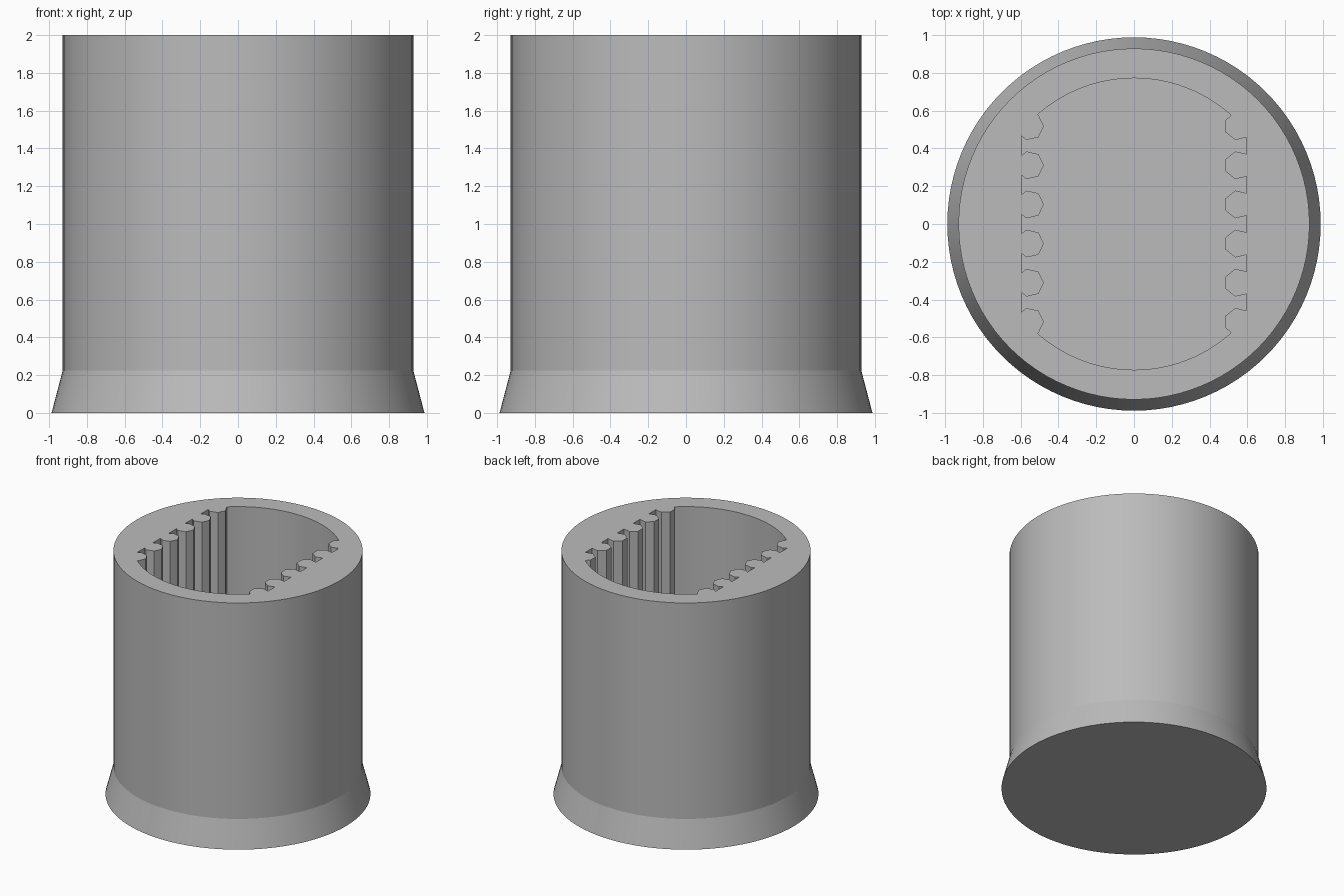
import bpy, bmesh
from math import cos, sin, pi, radians, hypot, atan2

if "Cube" in bpy.data.objects:
    bpy.data.objects.remove(bpy.data.objects["Cube"], do_unlink=True)

SEGMENTS = 96
HEIGHT, FLARE_TOP, FLOOR = 2.0, 0.225, 0.225
BODY_R, BASE_R, BORE_R = 0.928, 0.987, 0.771
WALL_X, TOOTH_X, TOOTH_R, PITCH, TEETH = 0.595, 0.552, 0.075, 0.207, 6

grey = bpy.data.materials.new("light grey")
grey.use_nodes = True
grey.diffuse_color = (0.5, 0.5, 0.5, 1)
grey.node_tree.nodes["Principled BSDF"].inputs["Base Color"].default_value = (0.5, 0.5, 0.5, 1)


def tooth(side, cy):
    """Part of a seven-sided rib standing out from the flat wall, in rising y."""
    ring = [(side * TOOTH_X + TOOTH_R * cos(2 * pi * k / 7),
             cy + TOOTH_R * sin(2 * pi * k / 7)) for k in range(7)]
    points = []
    for (ax, ay), (bx, by) in zip(ring, ring[1:] + ring[:1]):
        if side * ax < WALL_X:
            points.append((ax, ay))
        if (side * ax < WALL_X) != (side * bx < WALL_X):
            t = (side * WALL_X - ax) / (bx - ax)
            points.append((side * WALL_X, ay + t * (by - ay)))
    # order the open outline around the rib, starting away from the wall gap
    return sorted(points, key=lambda p: atan2(p[1] - cy, side * (side * WALL_X - p[0]) + 0.001 * side)
                  if side > 0 else atan2(p[1] - cy, p[0] + WALL_X + 0.001))


def ribbed_side(side):
    points = []
    for i in range(TEETH):
        points += tooth(side, (i - (TEETH - 1) / 2) * PITCH)
    return [p for p in points if hypot(*p) < BORE_R - 0.002]


def arc(start, end, steps=28):
    return [(BORE_R * cos(radians(start + (end - start) * k / steps)),
             BORE_R * sin(radians(start + (end - start) * k / steps))) for k in range(steps + 1)]


# bore outline: ribbed right wall, back arc, ribbed left wall, front arc
bore = (ribbed_side(1) + arc(48.2, 131.4)
        + ribbed_side(-1)[::-1] + arc(228.6, 311.8))
circle = [(cos(2 * pi * k / SEGMENTS), sin(2 * pi * k / SEGMENTS)) for k in range(SEGMENTS)]

bm = bmesh.new()


def ring(points, z, scale=1):
    return [bm.verts.new((x * scale, y * scale, z)) for x, y in points]


def skin(lower, upper):
    n = len(lower)
    for i in range(n):
        j = (i + 1) % n
        bm.faces.new((lower[i], lower[j], upper[j], upper[i]))


# outer wall with flared foot
base = ring(circle, 0, BASE_R)
waist = ring(circle, FLARE_TOP, BODY_R)
rim = ring(circle, HEIGHT, BODY_R)
skin(base, waist)
skin(waist, rim)
bm.faces.new(base[::-1])

# ribbed bore with closed floor
mouth = ring(bore, HEIGHT)
floor = ring(bore, FLOOR)
skin(mouth, floor)
bm.faces.new(floor)

# flat rim between the outer wall and the bore
edges = [bm.edges.get((loop[i - 1], loop[i])) for loop in (rim, mouth) for i in range(len(loop))]
bmesh.ops.triangle_fill(bm, edges=edges, use_beauty=True, normal=(0, 0, 1))
bmesh.ops.recalc_face_normals(bm, faces=bm.faces)

mesh = bpy.data.meshes.new("ribbed_cup")
bm.to_mesh(mesh)
bm.free()
mesh.materials.append(grey)
cup = bpy.data.objects.new("ribbed_cup", mesh)
bpy.context.collection.objects.link(cup)
bpy.context.view_layer.objects.active = cup
cup.select_set(True)
bpy.ops.object.shade_smooth_by_angle(angle=radians(10))
